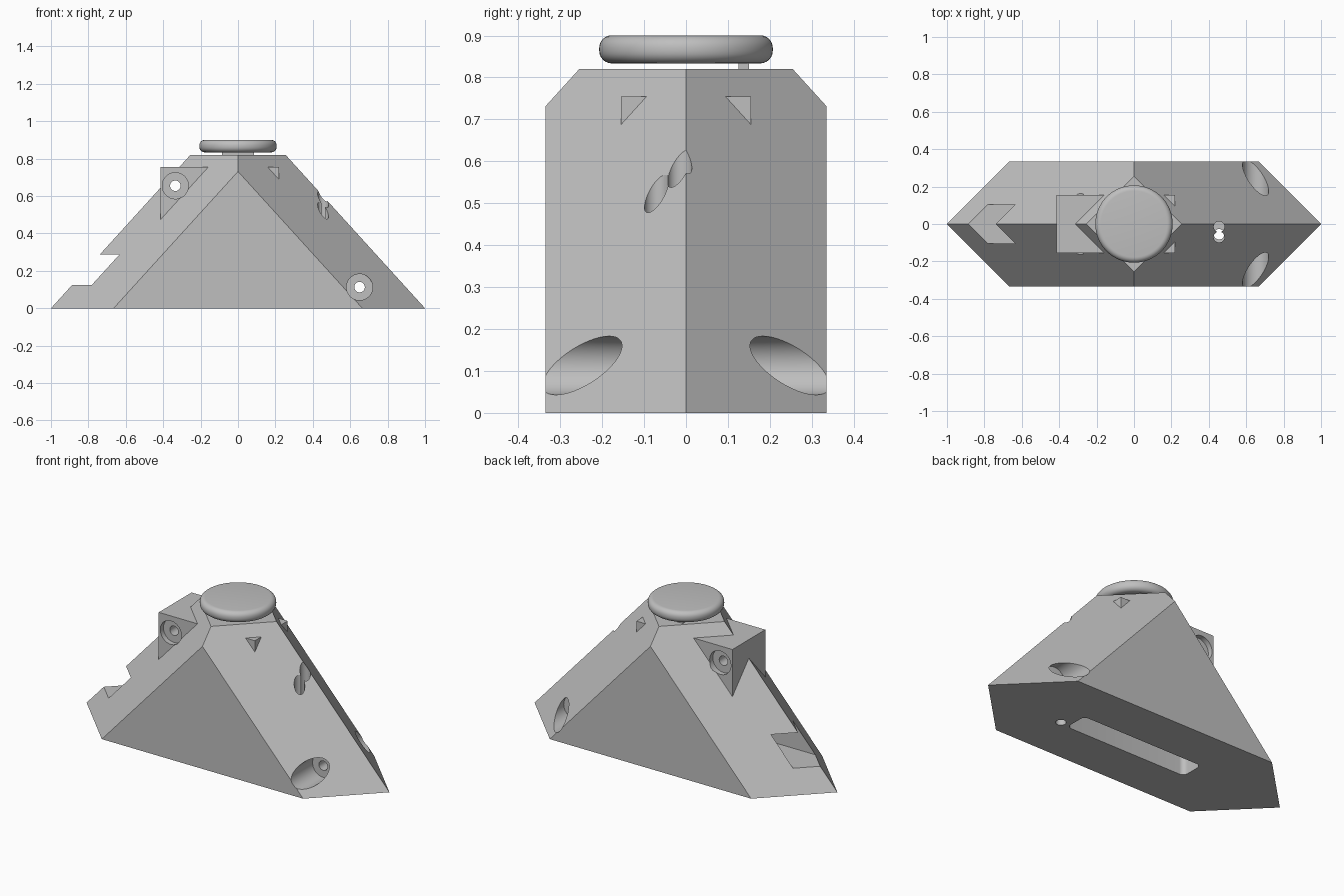
import bpy
import bmesh
from math import pi
from mathutils import Matrix, Vector

cube = bpy.data.objects.get("Cube")
if cube:
    bpy.data.objects.remove(cube, do_unlink=True)

GREY = (0.52, 0.52, 0.52, 1)
grey = bpy.data.materials.new("plain grey")
grey.use_nodes = True
grey.diffuse_color = GREY
grey.node_tree.nodes["Principled BSDF"].inputs["Base Color"].default_value = GREY


def finish(bm, name):
    """Turn a bmesh into a grey object."""
    bmesh.ops.recalc_face_normals(bm, faces=bm.faces)
    mesh = bpy.data.meshes.new(name)
    bm.to_mesh(mesh)
    bm.free()
    mesh.materials.append(grey)
    obj = bpy.data.objects.new(name, mesh)
    bpy.context.collection.objects.link(obj)
    return obj


def box(name, low, high, corner=0):
    """Box between two corners, with optional rounded upright edges."""
    low, high = Vector(low), Vector(high)
    bm = bmesh.new()
    bmesh.ops.create_cube(bm, size=1)
    bmesh.ops.scale(bm, vec=high - low, verts=bm.verts)
    bmesh.ops.translate(bm, vec=(low + high) / 2, verts=bm.verts)
    if corner:
        upright = [e for e in bm.edges
                   if abs(e.verts[0].co.z - e.verts[1].co.z) > 0.01]
        bmesh.ops.bevel(bm, geom=upright, offset=corner, segments=6,
                        profile=0.5, affect='EDGES')
    return finish(bm, name)


def rod(name, centre, radius, length, along_y=False, sides=48):
    bm = bmesh.new()
    bmesh.ops.create_cone(bm, cap_ends=True, segments=sides, radius1=radius,
                          radius2=radius, depth=length)
    if along_y:
        bmesh.ops.rotate(bm, verts=bm.verts, matrix=Matrix.Rotation(pi / 2, 3, 'X'))
    bmesh.ops.translate(bm, vec=centre, verts=bm.verts)
    return finish(bm, name)


def activate(obj):
    bpy.ops.object.select_all(action='DESELECT')
    obj.select_set(True)
    bpy.context.view_layer.objects.active = obj


def combine(target, tool, operation):
    """Apply a boolean and discard the tool."""
    activate(target)
    mod = target.modifiers.new(operation.lower(), 'BOOLEAN')
    mod.operation = operation
    mod.solver = 'EXACT'
    mod.object = tool
    bpy.ops.object.modifier_apply(modifier=mod.name)
    bpy.data.objects.remove(tool, do_unlink=True)


# Body: diamond pyramid with flat top and two upright triangular sides
HALF, STEEP, TOP = 0.335, 1.1, 0.82
tip = 1 - TOP / STEEP
points = [(s, 0, 0) for s in (-1, 1)]
points += [(sx * (1 - HALF), sy * HALF, 0) for sx in (-1, 1) for sy in (-1, 1)]
for s in (-1, 1):
    points += [(0, s * HALF, STEEP * (1 - HALF)), (s * tip, 0, TOP), (0, s * tip, TOP)]
bm = bmesh.new()
for p in points:
    bm.verts.new(p)
bmesh.ops.convex_hull(bm, input=bm.verts)
bmesh.ops.dissolve_limit(bm, angle_limit=0.01, verts=bm.verts, edges=bm.edges)
body = finish(bm, "body")

# Block whose corners poke out through the slopes
combine(body, box("block", (-0.415, -0.155, 0.44), (0.22, 0.155, 0.755)), 'UNION')

# Chevron notch in the end ridge
combine(body, box("notch", (-1.1, -0.105, 0.125), (-0.46, 0.105, 0.287)), 'DIFFERENCE')

# Long slot in the underside
combine(body, box("slot", (-0.4, -0.07, -0.1), (0.4, 0.07, 0.3), 0.03), 'DIFFERENCE')

# Two cross bolt holes, recessed at both ends
for x, z in ((-0.335, 0.655), (0.65, 0.113)):
    combine(body, rod("bolt_hole", (x, 0, z), 0.028, 1, True), 'DIFFERENCE')
    for side in (-1, 1):
        combine(body, rod("recess", (x, side * 0.325, z), 0.07, 0.4, True), 'DIFFERENCE')

# Twin upright holes in the slope, meeting one hole from below
for y in (-0.07, -0.015):
    combine(body, rod("twin_hole", (0.455, y, 0.6), 0.029, 0.8), 'DIFFERENCE')
combine(body, rod("lower_hole", (0.455, -0.055, 0.1), 0.028, 0.4), 'DIFFERENCE')

# Tab under the cap
box("cap_tab", (-0.085, 0.125, 0.8), (0.085, 0.15, 0.85))

# Round cap with soft rims
cap = rod("cap", (0, 0, 0.867), 0.207, 0.067, sides=64)
activate(cap)
rim = cap.modifiers.new("rim", 'BEVEL')
rim.width = 0.03
rim.segments = 6
rim.limit_method = 'ANGLE'
rim.angle_limit = 1
bpy.ops.object.modifier_apply(modifier=rim.name)

for obj in (body, cap):
    activate(obj)
    bpy.ops.object.shade_smooth_by_angle()
